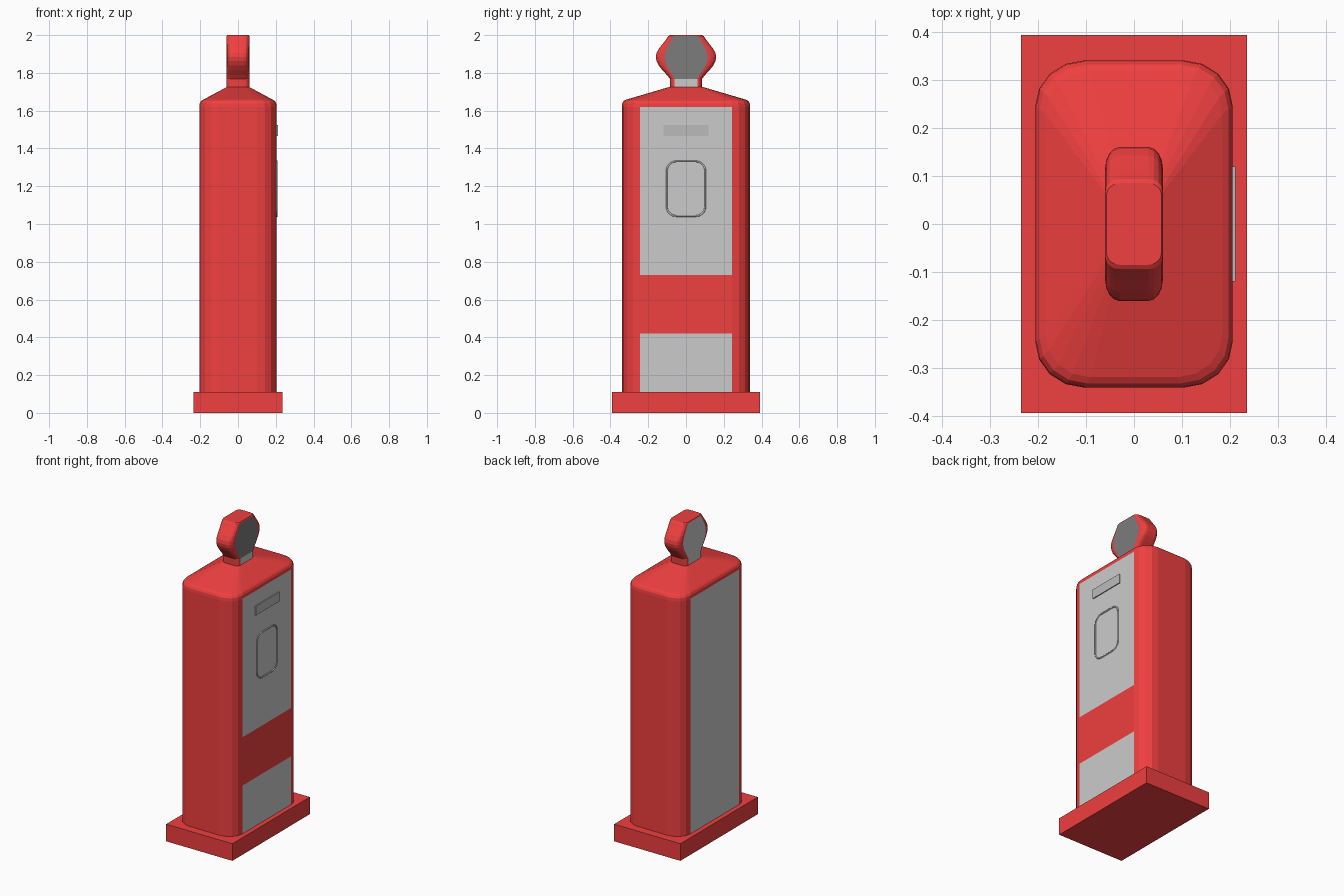
import bpy, bmesh
from math import sin, cos, pi, radians

if "Cube" in bpy.data.objects:
    bpy.data.objects.remove(bpy.data.objects["Cube"])


def material(name, r, g, b):
    m = bpy.data.materials.new(name)
    m.diffuse_color = (r, g, b, 1)
    m.use_nodes = True
    m.node_tree.nodes["Principled BSDF"].inputs["Base Color"].default_value = m.diffuse_color
    return m


RED = material("red_paint", 0.87, 0.05, 0.05)
GREY = material("panel_grey", 0.8, 0.8, 0.8)
DARK = material("dark_glass", 0.2, 0.2, 0.2)
MID = material("mid_grey", 0.5, 0.5, 0.5)

SEG = 4          # facets per rounded corner
N = 4 * (SEG + 1)
RIGHT, LEFT = N - 1, 2 * (SEG + 1) - 1   # flat faces on +x and -x


def section(hx, hy, z, rx=0.5, ry=0.28):
    """Rounded rectangle whose corner size scales with its half widths."""
    pts = []
    for k, (sx, sy) in enumerate([(1, 1), (-1, 1), (-1, -1), (1, -1)]):
        for i in range(SEG + 1):
            a = pi / 2 * (k + i / SEG)
            pts.append((hx * (sx * (1 - rx) + rx * cos(a)),
                        hy * (sy * (1 - ry) + ry * sin(a)), z))
    return pts


def loft(name, sections, right, left):
    """Skin (z, hx, hy) sections; right/left list the side colour per band."""
    bm = bmesh.new()
    rings = [[bm.verts.new(p) for p in section(hx, hy, z)] for z, hx, hy in sections]
    for b in range(len(rings) - 1):
        lo, hi = rings[b], rings[b + 1]
        for i in range(N):
            j = (i + 1) % N
            f = bm.faces.new((lo[i], lo[j], hi[j], hi[i]))
            f.material_index = right[b] if i == RIGHT else left[b] if i == LEFT else 0
    bm.faces.new(rings[0][::-1])
    bm.faces.new(rings[-1])
    me = bpy.data.meshes.new(name)
    bm.to_mesh(me)
    bm.free()
    for m in (RED, GREY, DARK):
        me.materials.append(m)
    ob = bpy.data.objects.new(name, me)
    bpy.context.collection.objects.link(ob)
    return ob


def box(name, lo, hi, mat):
    bpy.ops.mesh.primitive_cube_add(size=1, location=[(a + b) / 2 for a, b in zip(lo, hi)])
    ob = bpy.context.object
    ob.name = name
    ob.scale = [b - a for a, b in zip(lo, hi)]
    bpy.ops.object.transform_apply(location=False, rotation=False, scale=True)
    ob.data.materials.append(mat)


# Plinth
box("base_plinth", (-0.235, -0.3925, 0), (0.235, 0.3925, 0.11), RED)

# Cabinet with side panels and sloped roof
body = [(0.11, 0.205, 0.34), (0.42, 0.205, 0.34), (0.73, 0.205, 0.34),
        (1.62, 0.205, 0.34), (1.638, 0.203, 0.338), (1.65, 0.196, 0.331),
        (1.658, 0.184, 0.318), (1.725, 0.06, 0.09)]
loft("cabinet", body, [1, 0, 1, 0, 0, 0, 0], [1, 1, 1, 0, 0, 0, 0])

# Globe sign on its neck
outline = [(1.71, 0.085), (1.768, 0.085), (1.79, 0.102), (1.815, 0.125),
           (1.84, 0.145), (1.862, 0.156), (1.884, 0.16), (1.906, 0.156),
           (1.93, 0.142), (1.958, 0.12), (1.982, 0.102), (1.994, 0.094)]
globe = [(z, 0.06, hy) for z, hy in outline] + [(2.0, 0.057, 0.085)]
bands = len(globe) - 1
loft("globe_sign", globe, [1] + [2] * (bands - 2) + [0], [1] * (bands - 1) + [0])

# Plate on the right panel
box("display_plate", (0.2, -0.12, 1.465), (0.211, 0.12, 1.525), MID)

# Raised rounded frame below the plate
cu = bpy.data.curves.new("dial_frame", 'CURVE')
cu.dimensions = '3D'
cu.bevel_depth = 0.005
cu.bevel_resolution = 1
pts = []
for k, (sy, sz) in enumerate([(1, 1), (-1, 1), (-1, -1), (1, -1)]):
    for i in range(6):
        a = pi / 2 * (k + i / 5)
        pts.append((0.205, sy * 0.052 + 0.05 * cos(a), 1.187 + sz * 0.095 + 0.05 * sin(a)))
sp = cu.splines.new('POLY')
sp.points.add(len(pts) - 1)
for p, co in zip(sp.points, pts):
    p.co = (*co, 1)
sp.use_cyclic_u = True
cu.materials.append(MID)
bpy.context.collection.objects.link(bpy.data.objects.new("dial_frame", cu))
